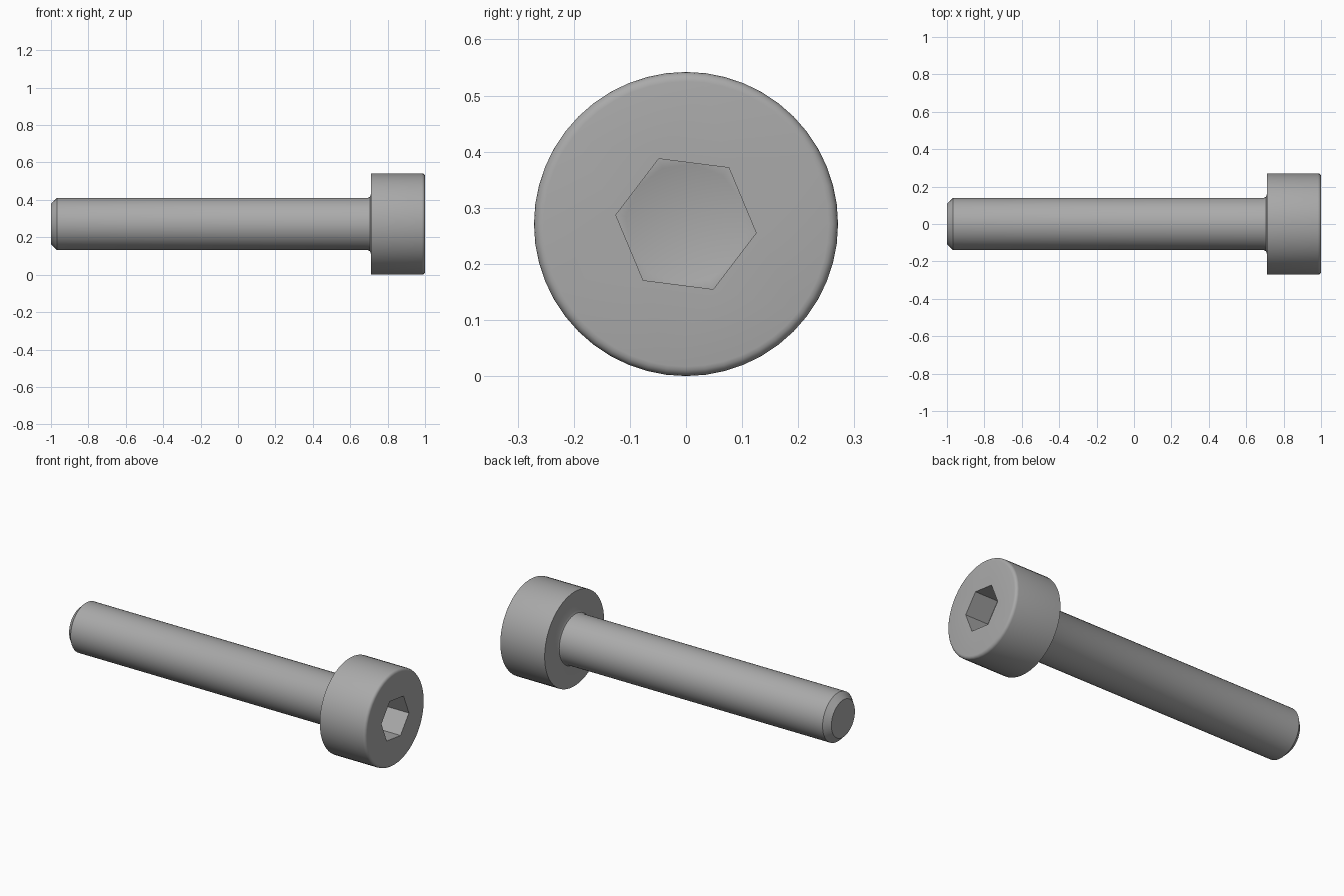
import bpy, bmesh
from math import sin, cos, pi, radians
from mathutils import Vector

cube = bpy.data.objects.get("Cube")
if cube:
    bpy.data.objects.remove(cube)

AXIS_Z = 0.271     # height of the bolt axis
SIDES = 48
HEX_TURN = radians(-7.3)

steel = bpy.data.materials.new("grey steel")
steel.use_nodes = True
colour = (0.4, 0.4, 0.4, 1)
steel.diffuse_color = colour
steel.node_tree.nodes["Principled BSDF"].inputs["Base Color"].default_value = colour

bm = bmesh.new()


def ring(x, r, sides=SIDES, turn=0.0):
    """Closed loop of vertices around the bolt axis."""
    angles = [turn + 2 * pi * i / sides for i in range(sides)]
    return [bm.verts.new((x, r * cos(a), AXIS_Z + r * sin(a))) for a in angles]


def skin(a, b):
    n = len(a)
    for i in range(n):
        bm.faces.new((a[i], a[(i + 1) % n], b[(i + 1) % n], b[i]))


def loop_edges(loop):
    edges = []
    for i, v in enumerate(loop):
        w = loop[(i + 1) % len(loop)]
        edges.append(bm.edges.get((v, w)) or bm.edges.new((v, w)))
    return edges


def fill_between(outer, inner):
    bmesh.ops.triangle_fill(bm, edges=loop_edges(outer) + loop_edges(inner),
                            use_beauty=True, normal=Vector((1, 0, 0)))


# Shank with chamfered tip, small fillet under the head, rounded head rim
profile = [(-1, 0.107), (-0.967, 0.14), (0.695, 0.14), (0.705, 0.145), (0.71, 0.157),
           (0.71, 0.271)]
bevel = 0.017
for i in range(5):
    a = pi / 2 * i / 4
    profile.append((1 - bevel + bevel * sin(a), 0.271 - bevel + bevel * cos(a)))
rings = [ring(x, r) for x, r in profile]
for a, b in zip(rings, rings[1:]):
    skin(a, b)
bm.faces.new(rings[0])

# Hexagonal socket with a conical drilled bottom
mouth = ring(1, 0.126, 6, HEX_TURN)
floor = ring(0.855, 0.126, 6, HEX_TURN)
drill = ring(0.855, 0.108, 12, HEX_TURN)
fill_between(rings[-1], mouth)
skin(mouth, floor)
fill_between(floor, drill)
tip = bm.verts.new((0.793, 0, AXIS_Z))
for i, v in enumerate(drill):
    bm.faces.new((v, drill[(i + 1) % len(drill)], tip))

bmesh.ops.recalc_face_normals(bm, faces=bm.faces)
mesh = bpy.data.meshes.new("socket_head_bolt")
bm.to_mesh(mesh)
bm.free()
mesh.materials.append(steel)
bolt = bpy.data.objects.new("socket_head_bolt", mesh)
bpy.context.collection.objects.link(bolt)

for o in bpy.context.selected_objects:
    o.select_set(False)
bolt.select_set(True)
bpy.context.view_layer.objects.active = bolt
bpy.ops.object.shade_smooth_by_angle(angle=radians(32))
